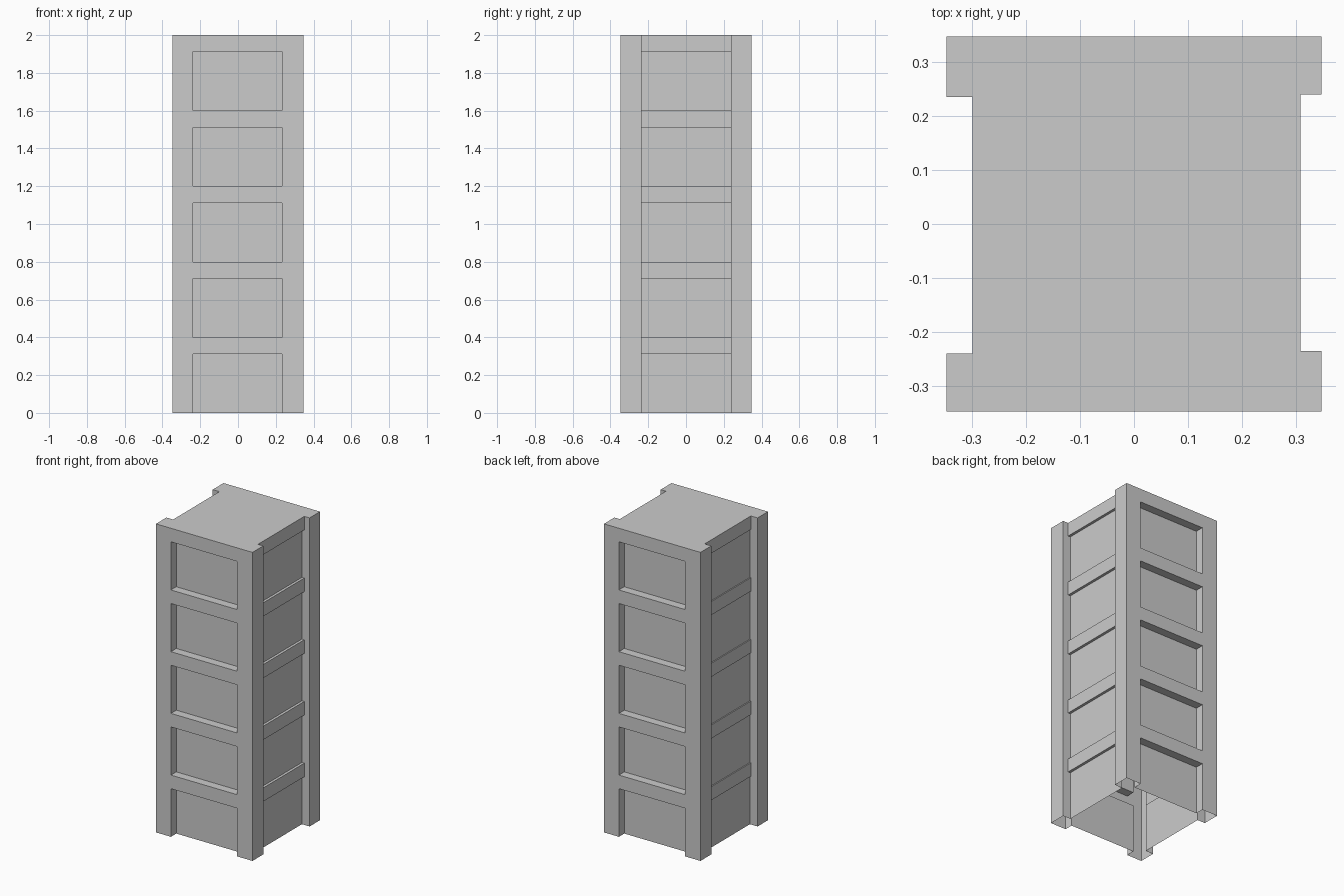
import bpy, bmesh
from mathutils import Matrix, Vector
from math import radians

if "Cube" in bpy.data.objects:
    bpy.data.objects.remove(bpy.data.objects["Cube"])

R = 0.346        # outer half width
PANEL = 0.291    # depth of the recessed panels
HEIGHT = 2.0

# Rows from the ground up: five recessed panels, each capped by a band
rows = []
for i in range(5):
    z = 0.4 * i
    rows += [(z, z + 0.312, False), (z + 0.312, z + 0.4, True)]

# Front, right, back, left: panel left edge, right edge, band depth
sides = [(-0.239, 0.234, R), (-0.235, 0.239, 0.308),
         (-0.239, 0.234, R), (-0.235, 0.239, 0.298)]

bm = bmesh.new()
outline = []

for n, (lo, hi, band) in enumerate(sides):
    turn = Matrix.Rotation(radians(90 * n), 3, 'Z')

    def pt(u, d, z):
        return turn @ Vector((u, -d, z))

    def quad(*pts):
        bm.faces.new([bm.verts.new(pt(*p)) for p in pts])

    prev = None
    for z0, z1, is_band in rows:
        d = band if is_band else PANEL
        # Corner posts and the panel or band between them
        for a, b, e in ((-R, lo, R), (lo, hi, d), (hi, R, R)):
            quad((a, e, z0), (b, e, z0), (b, e, z1), (a, e, z1))
        # Inner faces of the posts
        if d < R:
            quad((lo, R, z0), (lo, d, z0), (lo, d, z1), (lo, R, z1))
            quad((hi, d, z0), (hi, R, z0), (hi, R, z1), (hi, d, z1))
        # Ledge between panel and band
        if prev is not None:
            quad((lo, prev, z0), (hi, prev, z0), (hi, d, z0), (lo, d, z0))
        prev = d

    # This side's share of the roof outline
    outline += [pt(-R, R, HEIGHT), pt(lo, R, HEIGHT)]
    if band < R:
        outline += [pt(lo, band, HEIGHT), pt(hi, band, HEIGHT)]
    outline.append(pt(hi, R, HEIGHT))

# Flat roof; the underside stays open
bm.faces.new([bm.verts.new(p) for p in outline])

bmesh.ops.remove_doubles(bm, verts=bm.verts, dist=0.0005)
bmesh.ops.recalc_face_normals(bm, faces=bm.faces)
bmesh.ops.dissolve_limit(bm, angle_limit=radians(1), verts=bm.verts, edges=bm.edges)

mesh = bpy.data.meshes.new("panelled_tower")
bm.to_mesh(mesh)
bm.free()
tower = bpy.data.objects.new("panelled_tower", mesh)
bpy.context.collection.objects.link(tower)
